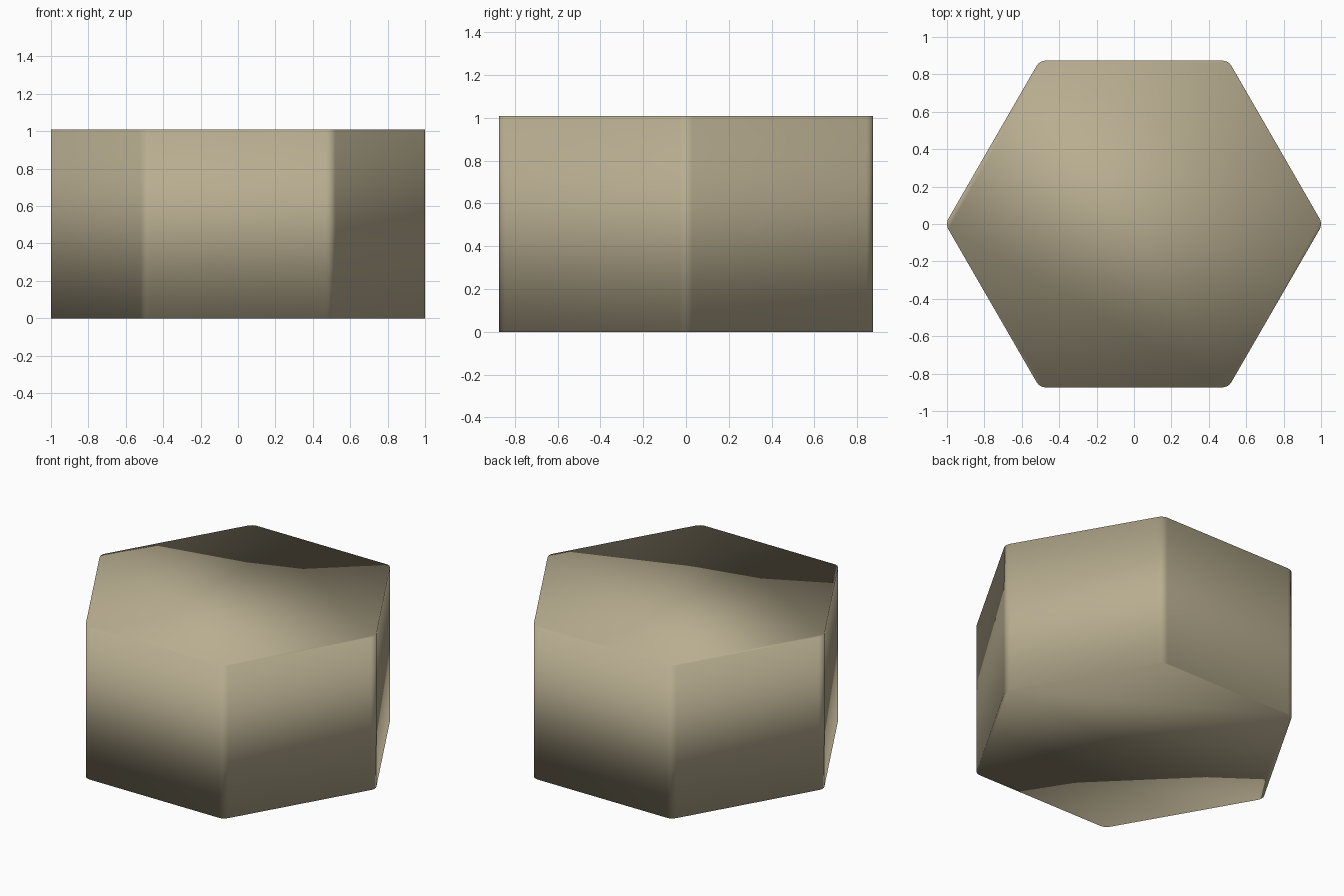
import bpy, bmesh, math

if "Cube" in bpy.data.objects:
    bpy.data.objects.remove(bpy.data.objects["Cube"])

R = 1.009      # sharp corner radius of the hexagon
FILLET = 0.058 # rounding radius of the upright edges
STEPS = 4      # segments per rounded edge
HEIGHT = 1.01

stone = bpy.data.materials.new("warm khaki")
stone.diffuse_color = (0.48, 0.42, 0.28, 1)
stone.use_nodes = True
stone.node_tree.nodes["Principled BSDF"].inputs["Base Color"].default_value = stone.diffuse_color

# rounded hexagon outline, corners pointing along x
bm = bmesh.new()
ring = []
centre = R - FILLET / math.cos(math.pi / 6)
for k in range(6):
    a = k * math.pi / 3
    for s in range(STEPS + 1):
        b = a + math.pi / 3 * (s / STEPS - 0.5)
        ring.append(bm.verts.new((centre * math.cos(a) + FILLET * math.cos(b),
                                  centre * math.sin(a) + FILLET * math.sin(b), 0)))
base = bm.faces.new(ring)

# raise into a closed prism
res = bmesh.ops.extrude_face_region(bm, geom=[base], use_keep_orig=True)
bmesh.ops.translate(bm, vec=(0, 0, HEIGHT),
                    verts=[g for g in res["geom"] if isinstance(g, bmesh.types.BMVert)])
bmesh.ops.recalc_face_normals(bm, faces=bm.faces)
for f in bm.faces:
    f.smooth = True  # smooth everywhere, caps included

mesh = bpy.data.meshes.new("hexagonal_block")
bm.to_mesh(mesh)
bm.free()
mesh.materials.append(stone)
block = bpy.data.objects.new("hexagonal_block", mesh)
bpy.context.collection.objects.link(block)
